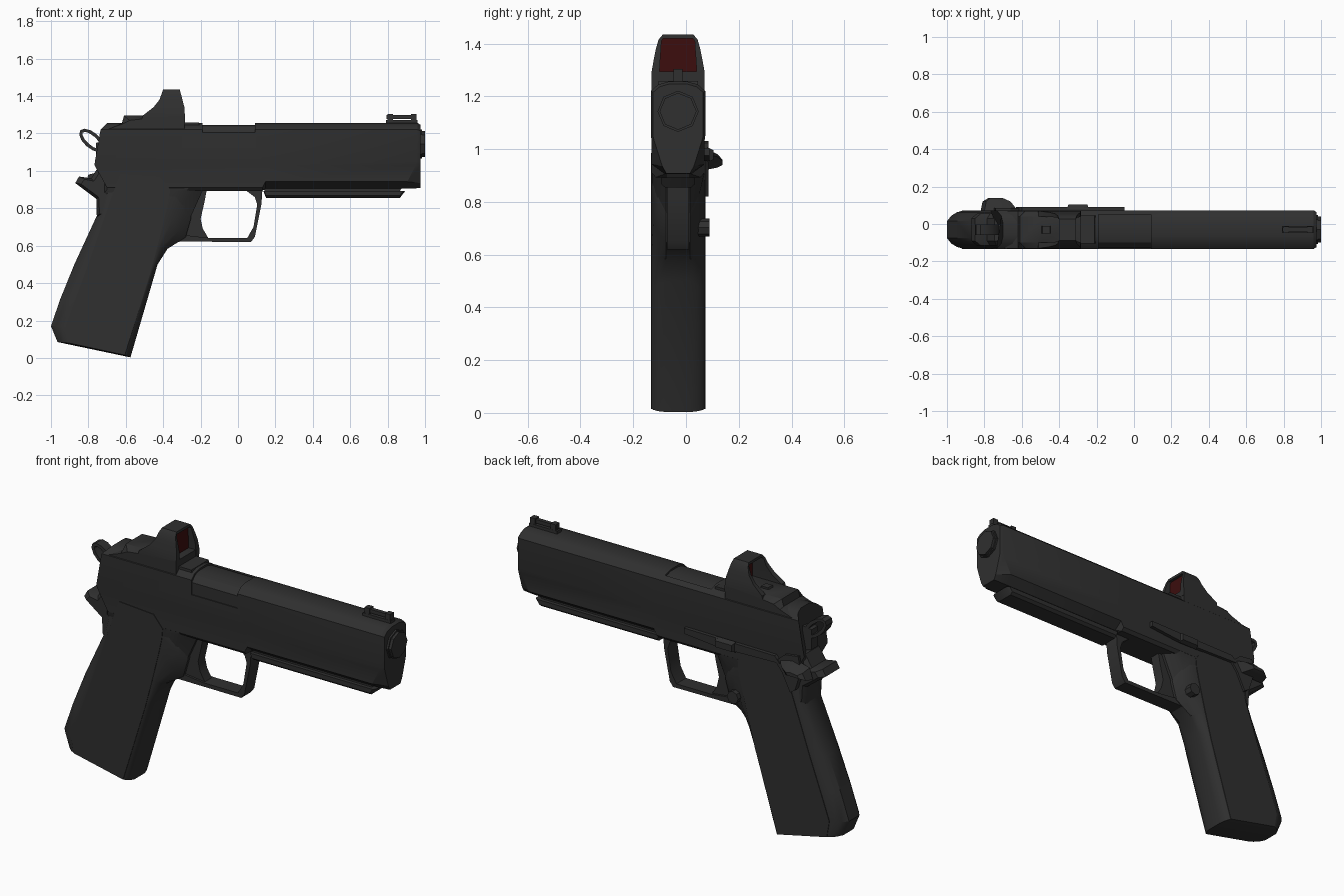
import bpy, bmesh, math

if "Cube" in bpy.data.objects:
    bpy.data.objects.remove(bpy.data.objects["Cube"])

CY = -0.03   # centre plane of the pistol


def material(name, rgb):
    m = bpy.data.materials.new(name)
    m.diffuse_color = (*rgb, 1)
    m.use_nodes = True
    m.node_tree.nodes["Principled BSDF"].inputs["Base Color"].default_value = m.diffuse_color
    return m


BLACK = material("gunmetal_black", (0.029, 0.029, 0.029))
RED = material("dark_red_glass", (0.045, 0.004, 0.004))


def loft(name, rings, closed=False, mat=BLACK):
    """Skin rings of 3D points; y is measured from the centre plane."""
    bm = bmesh.new()
    vs = [[bm.verts.new((x, y + CY, z)) for x, y, z in r] for r in rings]
    n = len(vs[0])
    for a, b in zip(vs, vs[1:] + ([vs[0]] if closed else [])):
        for i in range(n):
            bm.faces.new((a[i], a[(i + 1) % n], b[(i + 1) % n], b[i]))
    if not closed:
        bm.faces.new(vs[0])
        bm.faces.new(vs[-1])
    bmesh.ops.recalc_face_normals(bm, faces=bm.faces)
    me = bpy.data.meshes.new(name)
    bm.to_mesh(me)
    bm.free()
    ob = bpy.data.objects.new(name, me)
    bpy.context.collection.objects.link(ob)
    me.materials.append(mat)
    return ob


def layers(name, levels, mat=BLACK):
    """Side profiles (x, z) stacked at several y values."""
    return loft(name, [[(x, y, z) for x, z in p] for y, p in levels], mat=mat)


def prism(name, prof, half, mat=BLACK):
    return layers(name, [(-half, prof), (half, prof)], mat)


def section(xs, half):
    """Mirrored cross-section from (half width, z) points, x per point."""
    if not isinstance(xs, list):
        xs = [xs] * len(half)
    right = [(x, -h, z) for x, (h, z) in zip(xs, half)]
    return right + [(x, -y, z) for x, y, z in reversed(right)]


def mix(p, q, t):
    return [(a + (c - a) * t, b + (d - b) * t) for (a, b), (c, d) in zip(p, q)]


# slide and upper frame
upper = [(.1, 1.03), (.103, 1.05), (.103, 1.22), (.075, 1.245), (.035, 1.256)]
rear = [(.085, .893), (.1, .91)] + upper
fore = [(.05, .905), (.1, .942)] + upper
nose = [(.045, .908), (.06, .935), (.09, 1.03), (.095, 1.05), (.095, 1.215),
        (.07, 1.236), (.033, 1.247)]
slide = loft("slide_and_frame", [
    section([-.69, -.70, -.767, -.765, -.735, -.71, -.70], rear),
    section(.13, rear),
    section(.147, fore),
    section([.90, .905, .95, .955, .96, .96, .96], fore),
    section(.975, nose)])

# ejection port cut, with the chamber showing inside it
cutter = prism("port_cutter", [(-.19, 1.14), (.09, 1.14), (.09, 1.4), (-.19, 1.4)], .15)
for v in cutter.data.vertices:
    if v.co.y > CY:
        v.co.y = CY + .08
cutter.hide_render = True
mod = slide.modifiers.new("port", 'BOOLEAN')
mod.object = cutter
mod.solver = 'EXACT'
bpy.context.view_layer.objects.active = slide
bpy.ops.object.modifier_apply(modifier="port")
bpy.data.objects.remove(cutter)
chamber = [(.098, 1.1), (.098, 1.205), (.07, 1.236), (.035, 1.246)]
loft("chamber", [section(-.2, chamber), section(.1, chamber)])

# barrel end: collar and muzzle disc
for nm, r, x0, x1 in (("barrel_collar", .078, .95, .985), ("muzzle", .07, .95, 1.0)):
    loft(nm, [[(x, r * math.cos(k * math.pi / 4), 1.143 + r * math.sin(k * math.pi / 4))
               for k in range(8)] for x in (x0, x1)])

# accessory rail under the front
prism("rail_web", [(.135, .93), (.145, .87), (.85, .87), (.89, .93)], .045)
layers("rail", [(y, [(a, .893), (.15, .893 - d), (.865, .893 - d), (b, .893)])
                for y, d, a, b in ((-.065, .025, .14, .885), (-.05, .038, .135, .895),
                                   (.05, .038, .135, .895), (.065, .025, .14, .885))])

# grip with rounded straps: outer outline in the middle, flat panels outside
strap = [(-.745, 1.0), (-.755, .76), (-.875, .5), (-.95, .315), (-1, .17),
         (-.965, .085), (-.575, .003), (-.43, .5), (-.377, .583), (-.28, .645),
         (-.25, .75), (-.26, .9), (-.35, 1.0)]
panel = [(-.63, .985), (-.71, .76), (-.80, .5), (-.868, .315), (-.92, .17),
         (-.905, .08), (-.605, .015), (-.47, .45), (-.43, .6), (-.385, .78),
         (-.37, .85), (-.365, .905), (-.42, .97)]
levels = [(.045, 0), (.075, .3), (.093, .68), (.1, 1)]
layers("grip", [(-y, mix(strap, panel, t)) for y, t in reversed(levels)]
       + [(y, mix(strap, panel, t)) for y, t in levels])
for s, nm in ((-1, "right"), (1, "left")):
    layers(nm + "_grip_panel", [(s * .095, panel), (s * .103, panel)])

# frame flanks blending down towards the trigger
flank_out = [(-.72, 1.03), (-.74, .85), (-.45, .72), (-.29, .66), (-.25, .76), (-.19, .893), (-.1, 1.03)]
flank_in = [(-.70, 1.03), (-.70, .9), (-.55, .85), (-.38, .85), (-.34, .89), (-.26, .91), (-.1, 1.03)]
layers("frame_flanks", [(-.0995, flank_in), (-.08, mix(flank_in, flank_out, .5)), (-.045, flank_out),
                        (.045, flank_out), (.08, mix(flank_in, flank_out, .5)), (.0995, flank_in)])

# beavertail behind the frame
tail = [(-.70, 1.03), (-.745, 1.025), (-.785, .96), (-.85, .97), (-.87, .935),
        (-.757, .85), (-.755, .755), (-.70, .755)]
small = [(-.70, 1.01), (-.735, 1.0), (-.77, .945), (-.82, .955), (-.84, .93),
         (-.745, .86), (-.74, .77), (-.70, .77)]
layers("beavertail", [(-.085, small), (-.06, tail), (.06, tail), (.085, small)])

# trigger guard and trigger
prism("trigger_guard", [(-.40, .60), (-.31, .622), (.07, .62), (.09, .647), (.125, .82), (.132, .92),
                        (.03, .92), (.05, .89), (.09, .86), (.103, .82), (.083, .70), (.05, .642),
                        (-.16, .642), (-.40, .67)], .042)
prism("trigger", [(-.28, .91), (-.165, .91), (-.18, .83), (-.2, .743), (-.188, .69),
                  (-.157, .638), (-.30, .638)], .03)

# loop hammer
ring = []
for k in range(12):
    a = k * math.pi / 6

    def at(rx, rz, y):
        u, v = rx * math.cos(a), rz * math.sin(a)
        return (-.782 + .75 * u + .66 * v, y, 1.163 - .66 * u + .75 * v)
    ring.append([at(.082, .042, -.028), at(.082, .042, .028), at(.064, .024, .028), at(.064, .024, -.028)])
loft("hammer_loop", ring, closed=True)
prism("hammer_stem", [(-.76, 1.15), (-.70, 1.16), (-.70, 1.02), (-.76, 1.04)], .028)

# front sight: base, posts and tube
prism("front_sight_base", [(.79, 1.245), (.79, 1.272), (.96, 1.272), (.96, 1.245)], .018)
for nm, x0, x1 in (("rear", .80, .83), ("fore", .925, .955)):
    prism(nm + "_sight_post", [(x0, 1.26), (x0, 1.304), (x1, 1.304), (x1, 1.26)], .017)
prism("sight_tube", [(.795, 1.278), (.795, 1.298), (.95, 1.298), (.95, 1.278)], .011)

# reflex optic: base, control block and hood
low = [(-.70, 1.21), (-.69, 1.225), (-.62, 1.25), (-.58, 1.27), (-.45, 1.285), (-.285, 1.295), (-.285, 1.21)]
high = [(-.70, 1.21), (-.70, 1.228), (-.62, 1.256), (-.61, 1.295), (-.50, 1.295), (-.285, 1.295), (-.285, 1.21)]
layers("optic_base", [(-.1, low), (-.07, high), (.07, high), (.1, low)])
prism("optic_mount", [(-.30, 1.22), (-.30, 1.259), (-.21, 1.259), (-.20, 1.22)], .075)


def back_x(z):
    pts = [(1.2, -.53), (1.295, -.51), (1.33, -.46), (1.38, -.42), (1.435, -.40)]
    for (z0, x0), (z1, x1) in zip(pts, pts[1:]):
        if z <= z1:
            return x0 + (x1 - x0) * (z - z0) / (z1 - z0)
    return pts[-1][1]


def front_x(z):
    return -.284 if z < 1.33 else -.284 - (z - 1.33) * .26


arch = [(.1, 1.26, .07, 1.26), (.1, 1.295, .07, 1.295), (.092, 1.34, .068, 1.335),
        (.084, 1.38, .065, 1.375), (.074, 1.415, .063, 1.41), (.058, 1.434, .056, 1.42)]
arch = [(-a, b, -c, d) for a, b, c, d in arch] + arch[::-1]
loft("optic_hood", [[(front_x(zo), yo, zo), (back_x(zo), yo, zo),
                     (back_x(zo), yi, zi), (front_x(zo), yi, zi)] for yo, zo, yi, zi in arch])
loft("optic_lens", [section(x, [(.071, 1.29), (.069, 1.34), (.064, 1.41), (.057, 1.424)])
                    for x in (-.335, -.327)], mat=RED)
prism("optic_emitter", [(-.50, 1.28), (-.49, 1.305), (-.45, 1.305), (-.44, 1.28)], .02)

# left-side controls: slide stop, safety and magazine button
layers("slide_stop", [(y, [(-.63, .965), (-.60, 1.0), (-.05, 1.005), (-.05, .975), (-.25, .955)])
                      for y in (.09, .12)])
layers("slide_stop_pad", [(.11, [(-.36, .95), (-.36, 1.008), (-.24, 1.008), (-.24, .95)]),
                          (.135, [(-.35, .96), (-.35, .995), (-.25, .995), (-.25, .96)])])
layers("safety_plate", [(y, [(-.755, .95), (-.74, 1.03), (-.66, 1.02), (-.60, .97), (-.64, .92),
                             (-.69, .82), (-.72, .84)]) for y in (.08, .115)])
layers("safety_paddle", [(.10, [(-.82, .92), (-.80, .98), (-.70, 1.005), (-.62, .985), (-.66, .92)]),
                         (.15, [(-.81, .93), (-.79, .965), (-.72, .98), (-.66, .97), (-.69, .93)]),
                         (.168, [(-.78, .94), (-.77, .955), (-.73, .96), (-.70, .955), (-.71, .94)])])
layers("magazine_button", [(y, [(-.345 + .034 * math.cos(k * math.pi / 4), .702 + .034 * math.sin(k * math.pi / 4))
                                for k in range(8)]) for y in (.04, .12)])

# smooth rounded areas, keep hard edges
bpy.ops.object.select_all(action='SELECT')
bpy.ops.object.shade_smooth_by_angle(angle=math.radians(30))
